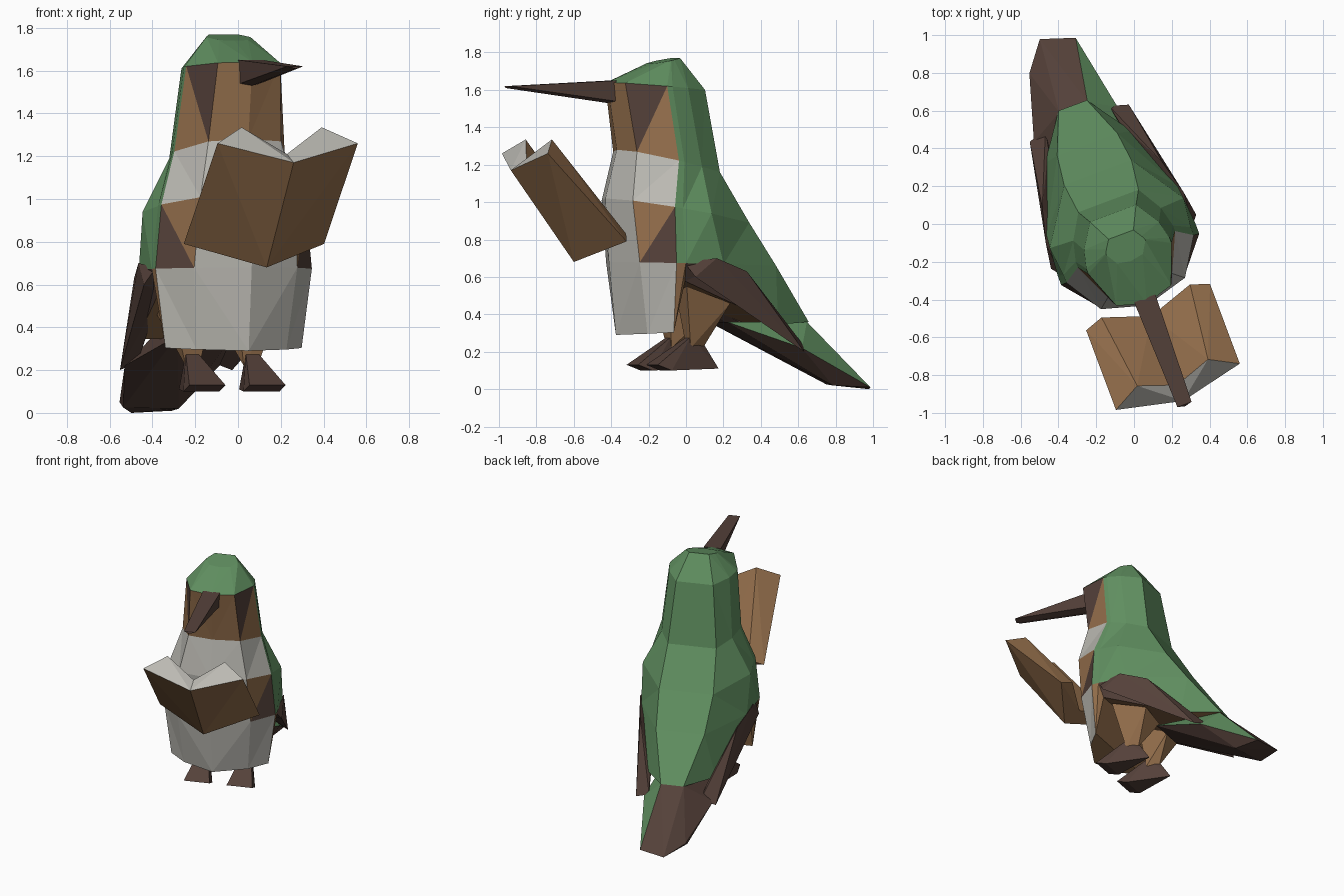
import bpy, bmesh, math
from mathutils import Vector, Matrix

if "Cube" in bpy.data.objects:
    bpy.data.objects.remove(bpy.data.objects["Cube"])

# The bird is symmetric about its own axis, then turned about z
TURN = Matrix.Translation((-0.09, 0, 0)) @ Matrix.Rotation(math.radians(20.5), 4, 'Z')


def material(name, rgb):
    m = bpy.data.materials.new(name)
    m.diffuse_color = (*rgb, 1)
    m.use_nodes = True
    m.node_tree.nodes["Principled BSDF"].inputs["Base Color"].default_value = m.diffuse_color
    return m


GREEN, BROWN, DARK, WHITE = range(4)
MATS = [material("green", (0.117, 0.275, 0.117)), material("brown", (0.31, 0.165, 0.075)),
        material("dark_brown", (0.09, 0.053, 0.042)), material("pale_grey", (0.50, 0.49, 0.45))]


def finish(name, bm):
    bmesh.ops.recalc_face_normals(bm, faces=bm.faces)
    bm.transform(TURN)
    me = bpy.data.meshes.new(name)
    bm.to_mesh(me)
    bm.free()
    for m in MATS:
        me.materials.append(m)
    ob = bpy.data.objects.new(name, me)
    bpy.context.collection.objects.link(ob)
    return ob


def hull(name, pts, color, side=1, accent=None):
    """Convex faceted part; accent = (direction, threshold, colour) recolours faces."""
    bm = bmesh.new()
    for x, y, z in pts:
        bm.verts.new((x * side, y, z))
    bmesh.ops.convex_hull(bm, input=bm.verts)
    loose = [v for v in bm.verts if not v.link_faces]
    bmesh.ops.delete(bm, geom=loose, context='VERTS')
    bmesh.ops.recalc_face_normals(bm, faces=bm.faces)
    for f in bm.faces:
        f.material_index = color
        if accent and f.normal.dot(Vector(accent[0]).normalized()) > accent[1]:
            f.material_index = accent[2]
    return finish(name, bm)


def pair(name, pts, color, **kw):
    for label, s in (("right", 1), ("left", -1)):
        hull(f"{label}_{name}", pts, color, s, **kw)


def both(pts):
    return [(s * x, y, z) for x, y, z in pts for s in (1, -1)]


# Body: front y, front z, back y, back z, half width, side t, rear t, rear width factor,
# back half width, flank lift (the hem is cut away behind the breast)
rings = [
    (-0.21, 1.74, -0.06, 1.77, 0.11, 0.5, 0.7, 0.9, 0.07, 0),    # crown
    (-0.45, 1.64, 0.06, 1.60, 0.235, 0.50, 0.75, 0.9, 0.13, 0),  # brow
    (-0.395, 1.28, 0.13, 1.16, 0.275, 0.48, 0.75, 0.9, 0.17, 0), # neck
    (-0.46, 1.02, 0.29, 0.89, 0.36, 0.35, 0.62, 1.05, 0.19, 0),  # chest
    (-0.44, 0.68, 0.45, 0.66, 0.39, 0.27, 0.58, 0.95, 0.17, 0),  # belly
    (-0.40, 0.29, 0.67, 0.36, 0.34, 0.19, 0.78, 0.72, 0.08, 0.27),  # hem to rump
]
# Colours of the two triangles in each band cell, from breast to flank; the back is green
G, B, D, W = [(c, c) for c in range(4)]
colors = [(G, G, G, G), (B, (DARK, BROWN), G, G), (W, W, G, G),
          (W, (BROWN, DARK), G, G), (W, W, B, D)]
bm = bmesh.new()
loops = []
for vf, zf, vb, zb, w, ts, tr, wr, wb, lift in rings:
    half = [(0, 0), (0.66 * w, 0.09), (w, ts), (w, ts + 0.06), (w * wr, tr), (wb, 1)]
    pts = [(u, vf + (vb - vf) * t, zf + (zb - zf) * t + (lift if k == 3 else 0))
           for k, (u, t) in enumerate(half)]
    pts += [(-u, v, z) for u, v, z in reversed(pts[1:])]
    loops.append([bm.verts.new(p) for p in pts])
n = len(loops[0])
for a, b, band in zip(loops, loops[1:], colors):
    for k in range(5):
        for s in (1, -1):
            p, q = s * k, s * (k + 1)
            c1, c2 = band[k] if k < 4 else G
            bm.faces.new((a[p], a[q], b[p])).material_index = c1
            bm.faces.new((a[q], b[q], b[p])).material_index = c2
    bm.faces.new((a[5], a[-5], b[-5], b[5])).material_index = GREEN
# Crown cap and underside, closed by strips from side to side
for loop, color in ((loops[0], GREEN), (loops[-1], BROWN)):
    bm.faces.new((loop[0], loop[1], loop[-1])).material_index = color
    for k in range(1, 5):
        bm.faces.new((loop[k], loop[k + 1], loop[-k - 1], loop[-k])).material_index = color
finish("body", bm)

# Beak
hull("beak", both([(0.06, -0.42, 1.65), (0.05, -0.42, 1.54), (0.04, -1.02, 1.62)])
     + [(0, -0.45, 1.53), (0, -1.03, 1.61)], DARK)

# Tail, slightly twisted to one side
hull("tail", both([(0.08, 0.66, 0.36), (0.14, 0.18, 0.36)])
     + [(0.22, 0.58, 0.22), (-0.26, 0.56, 0.22), (-0.155, 0.91, 0.05), (0.14, 1.0, 0.01),
        (-0.04, 1.06, 0.0), (-0.155, 0.86, 0.025), (0.10, 0.80, 0.02)],
     DARK, accent=((0.7, 0, 0.5), 0.86, GREEN))

# Folded wings
pair("wing", [(0.37, -0.15, 0.68), (0.41, -0.10, 0.60), (0.39, 0.03, 0.70), (0.34, 0.22, 0.63),
              (0.28, 0.02, 0.56), (0.28, 0.57, 0.20), (0.18, 0.60, 0.24), (0.20, 0.50, 0.32)], DARK)

# Thighs and feet
pair("thigh", [(0.06, -0.08, 0.52), (0.28, -0.10, 0.55), (0.25, 0.16, 0.46), (0.06, 0.16, 0.42),
               (0.11, -0.04, 0.22), (0.18, -0.04, 0.22), (0.15, 0.04, 0.22)], BROWN)
pair("foot", [(0.06, -0.25, 0.13), (0.24, -0.25, 0.13), (0.06, -0.17, 0.10), (0.24, -0.17, 0.10),
              (0.15, 0.13, 0.11), (0.12, -0.04, 0.28), (0.18, -0.04, 0.28), (0.15, 0.02, 0.28)], DARK)

# Open book halves: spine, outer edge, page crest, gutter at bottom and top
pair("book_half", [(0, -0.64, 0.68), (0.35, -0.47, 0.79), (0.25, -0.435, 0.83), (0, -0.52, 0.75),
                   (0, -1.00, 1.17), (0.35, -0.92, 1.26), (0.20, -0.84, 1.335), (0, -0.91, 1.21)],
     BROWN, accent=((0, -0.2, 0.8), 0.6, WHITE))
